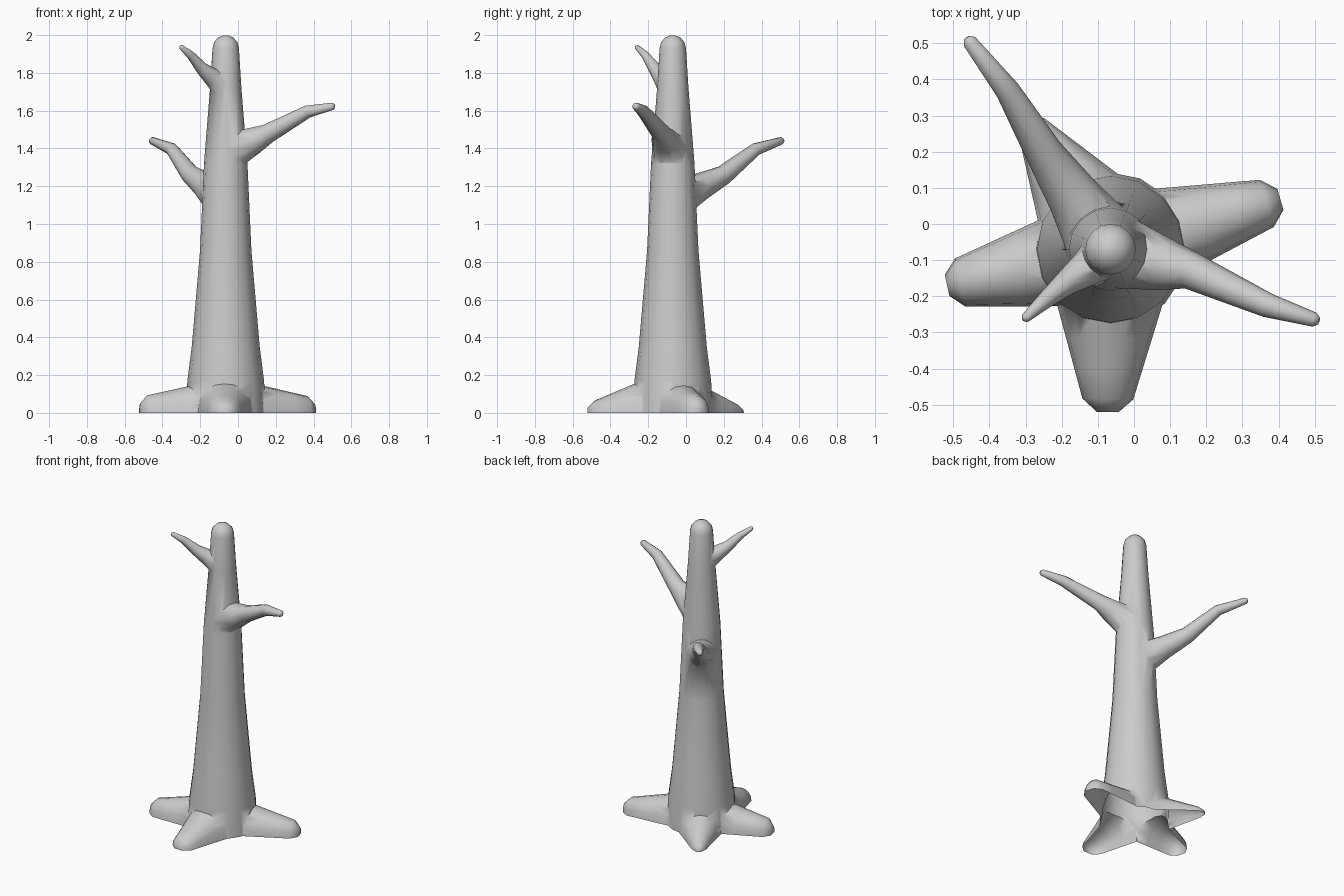
import bpy, bmesh, math
from mathutils import Vector

if "Cube" in bpy.data.objects:
    bpy.data.objects.remove(bpy.data.objects["Cube"])

UP = Vector((0, 0, 1))
AXIS = Vector((-.065, -.07, 0))   # trunk centre line


def loft(name, rings):
    """Closed solid from a list of equally sized point rings."""
    bm = bmesh.new()
    vr = [[bm.verts.new(p) for p in r] for r in rings]
    n = len(vr[0])
    for a, b in zip(vr, vr[1:]):
        for i in range(n):
            j = (i + 1) % n
            bm.faces.new((a[i], a[j], b[j], b[i]))
    bm.faces.new(vr[0][::-1])
    bm.faces.new(vr[-1])
    bmesh.ops.recalc_face_normals(bm, faces=bm.faces)
    me = bpy.data.meshes.new(name)
    bm.to_mesh(me)
    bm.free()
    ob = bpy.data.objects.new(name, me)
    bpy.context.collection.objects.link(ob)
    return ob


def circle(p, u, v, r, n):
    angles = [2 * math.pi * k / n for k in range(n)]
    return [p + r * (u * math.cos(a) + v * math.sin(a)) for a in angles]


RADII = [.105, .073, .052, .034, .02]


def branch(name, scale, path):
    """Tapered round tube with a rounded tip."""
    pts = [Vector(p) for p in path]
    radii = [r * scale for r in RADII]
    end = (pts[-1] - pts[-2]).normalized()
    pts.append(pts[-1] + end * radii[-1] * .6)
    radii.append(radii[-1] / 2)
    rings = []
    for i, p in enumerate(pts):
        t = (pts[min(i + 1, len(pts) - 1)] - pts[max(i - 1, 0)]).normalized()
        side = t.cross(UP).normalized()
        rings.append(circle(p, side, side.cross(t), radii[i], 10))
    return loft(name, rings)


def root(name, x, y, width, thin, height, drop):
    """Arched root running straight from the trunk axis to its tip."""
    tip = Vector((x, y, 0))
    side = (tip - AXIS).normalized().cross(UP)
    rings = []
    for t in (.1, .36, .55, .75, .92, 1):
        w, h = width - thin * t, height - drop * t
        if t == 1:
            w, h = w * .5, h * .6
        ring = []
        for k in range(9):
            a = math.pi * k / 8
            ring.append(AXIS.lerp(tip, t) - side * w * math.cos(a)
                        + UP * h * math.sin(a) ** .85)
        # carry the sides below ground, trimmed off later
        ring = [ring[0] - UP * .05] + ring + [ring[-1] - UP * .05]
        rings.append(ring)
    return loft(name, rings)


# trunk: flared column with a domed top
profile = [(.215, -.05), (.203, .17), (.18, .35), (.136, .86),
           (.115, 1.32), (.083, 1.72), (.07, 1.93)]
profile += [(.07 * math.cos(a), 1.93 + .07 * math.sin(a))
            for a in (.5, 1, 1.4)]
trunk = loft("tree_trunk", [circle(AXIS + UP * z, Vector((1, 0, 0)),
                                   Vector((0, 1, 0)), r, 16)
                            for r, z in profile])

limbs = [
    root("left_root", -.517, -.17, .16, .1, .185, .1),
    root("right_root", .405, .068, .16, .1, .19, .11),
    root("front_root", -.073, -.52, .19, .13, .24, .19),
    root("back_root", -.302, .298, .19, .16, .22, .19),
    branch("right_branch", 1, [
        (-.05, -.075, 1.38), (.085, -.112, 1.443), (.16, -.13, 1.48),
        (.37, -.225, 1.596), (.5, -.265, 1.623)]),
    branch("back_branch", 1, [
        (-.09, -.04, 1.14), (-.17, .08, 1.2), (-.25, .2, 1.26),
        (-.35, .37, 1.396), (-.455, .505, 1.441)]),
    branch("upper_branch", .66, [
        (-.08, -.085, 1.73), (-.14, -.13, 1.78), (-.19, -.165, 1.822),
        (-.25, -.215, 1.893), (-.3, -.26, 1.936)]),
]

# fuse the limbs into the trunk
bpy.context.view_layer.objects.active = trunk
for limb in limbs:
    mod = trunk.modifiers.new("join", 'BOOLEAN')
    mod.operation = 'UNION'
    mod.solver = 'EXACT'
    mod.object = limb
    bpy.ops.object.modifier_apply(modifier=mod.name)
    bpy.data.objects.remove(limb)

# open underside at ground level
bm = bmesh.new()
bm.from_mesh(trunk.data)
bmesh.ops.bisect_plane(bm, geom=bm.verts[:] + bm.edges[:] + bm.faces[:],
                       plane_co=(0, 0, 0), plane_no=(0, 0, 1),
                       clear_inner=True)
bm.to_mesh(trunk.data)
bm.free()

trunk.select_set(True)
bpy.ops.object.shade_smooth_by_angle(angle=math.radians(60))
